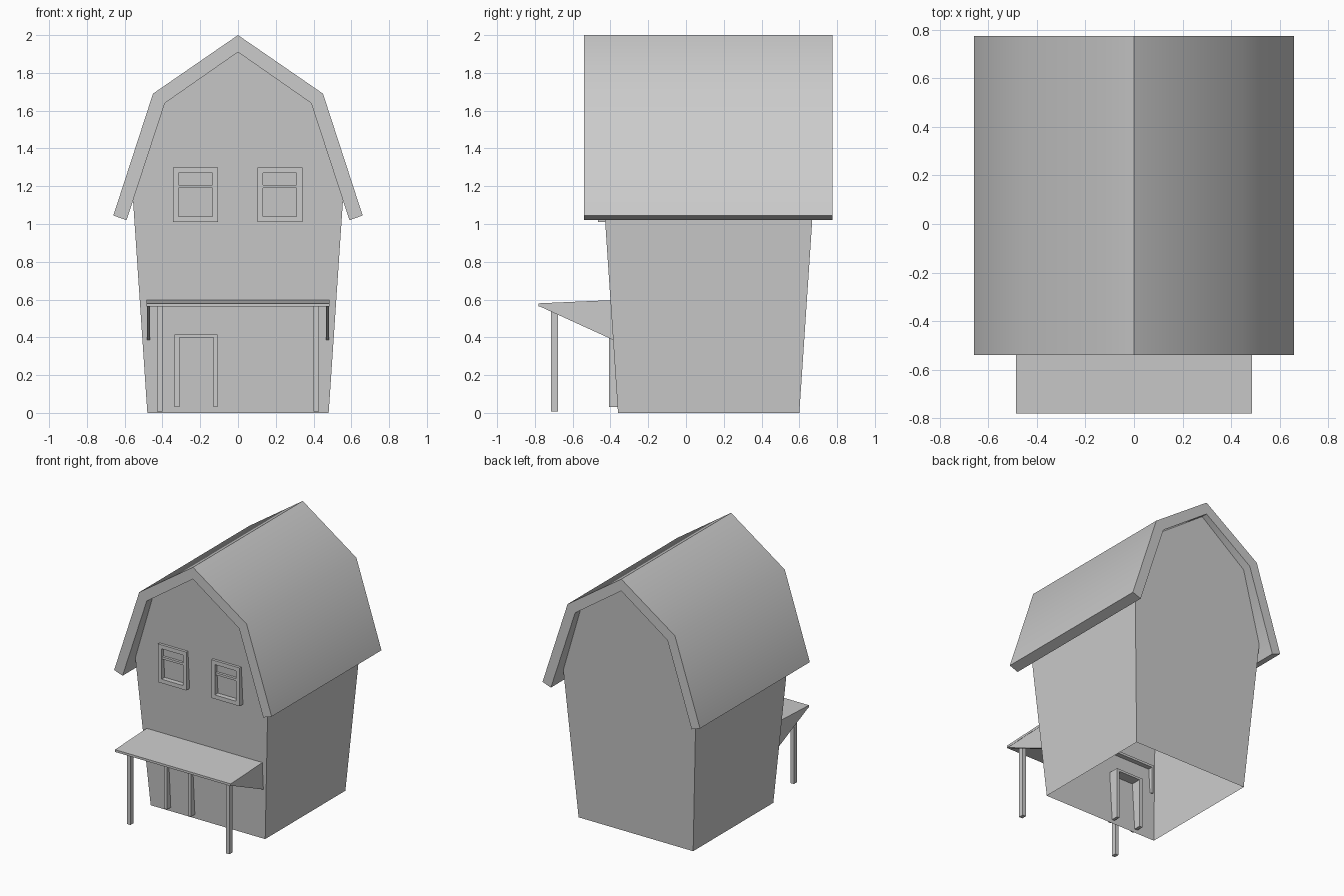
import bpy, bmesh

if "Cube" in bpy.data.objects:
    bpy.data.objects.remove(bpy.data.objects["Cube"])


def new_object(name, bm):
    bmesh.ops.recalc_face_normals(bm, faces=bm.faces)
    mesh = bpy.data.meshes.new(name)
    bm.to_mesh(mesh)
    bm.free()
    ob = bpy.data.objects.new(name, mesh)
    bpy.context.collection.objects.link(ob)
    return ob


def add_prism(bm, profile, a, b, axis):
    """Extrude a profile of (u, z) from a to b along x or y."""
    def place(p, t):
        return (t, p[0], p[1]) if axis == 'X' else (p[0], t, p[1])
    lo = [bm.verts.new(place(p, a)) for p in profile]
    hi = [bm.verts.new(place(p, b)) for p in profile]
    n = len(profile)
    sides = [bm.faces.new((lo[i], lo[(i + 1) % n], hi[(i + 1) % n], hi[i])) for i in range(n)]
    bm.faces.new(lo)
    bm.faces.new(hi)
    return sides


def prism(name, profile, a, b, axis):
    bm = bmesh.new()
    add_prism(bm, profile, a, b, axis)
    return new_object(name, bm)


def boxes(name, rects, y0, y1):
    """Several upright rectangles (x0, x1, z0, z1) sharing one depth."""
    bm = bmesh.new()
    for x0, x1, z0, z1 in rects:
        add_prism(bm, [(x0, z0), (x1, z0), (x1, z1), (x0, z1)], y0, y1, 'Y')
    return new_object(name, bm)


def mirrored(half):
    """Complete a right-hand profile across x = 0."""
    return half + [(-x, z) for x, z in reversed(half) if x > 0]


# house body: gable prism flaring outward with height, open underneath
bm = bmesh.new()
half = [(0.48, 0.0), (0.556, 1.13), (0.39, 1.645), (0.0, 1.915)]
sides = add_prism(bm, mirrored(half), -1, 1, 'Y')
for v in bm.verts:
    flare = 0.067 * v.co.z
    v.co.y = -0.36 - flare if v.co.y < 0 else 0.60 + flare
bmesh.ops.recalc_face_normals(bm, faces=bm.faces)
bmesh.ops.delete(bm, geom=[sides[-1]], context='FACES_ONLY')
new_object("house_body", bm)

# gambrel roof shell
outer = [(0.66, 1.045), (0.45, 1.69), (0, 2.0)]
inner = [(0, 1.91), (0.387, 1.64), (0.59, 1.02)]
outline = (outer + [(-x, z) for x, z in outer[1::-1]]
           + [(-x, z) for x, z in inner[::-1]] + inner[1:])
roof = prism("roof", outline, -0.54, 0.775, 'Y')
bpy.context.view_layer.objects.active = roof
roof.select_set(True)
bpy.ops.object.shade_smooth_by_angle(angle=0.75)
roof.select_set(False)

# upper windows: frame with a sash bar
for side, cx in (("left", -0.225), ("right", 0.222)):
    w, i = 0.119, 0.089
    boxes("window_frame_" + side, [
        (cx - w, cx - i, 1.01, 1.30), (cx + i, cx + w, 1.01, 1.30),
        (cx - i, cx + i, 1.27, 1.30), (cx - i, cx + i, 1.01, 1.04)], -0.467, -0.40)
    boxes("window_sash_" + side, [(cx - i, cx + i, 1.19, 1.207)], -0.46, -0.40)

# door surround
boxes("door_frame", [(-0.335, -0.31, 0.03, 0.415), (-0.13, -0.108, 0.03, 0.415),
                     (-0.31, -0.13, 0.398, 0.415)], -0.407, -0.31)

# porch: sloping roof, triangular side panels and posts
prism("porch_roof", [(-0.78, 0.58), (-0.78, 0.563), (-0.365, 0.58), (-0.365, 0.598)],
      -0.485, 0.485, 'X')
for side, s in (("left", -1), ("right", 1)):
    prism("porch_side_panel_" + side, [(-0.775, 0.564), (-0.365, 0.377), (-0.365, 0.585)],
          s * 0.467, s * 0.483, 'X')
    boxes("porch_post_" + side, [(s * 0.415 - 0.014, s * 0.415 + 0.014, 0.007, 0.57)],
          -0.715, -0.678)
